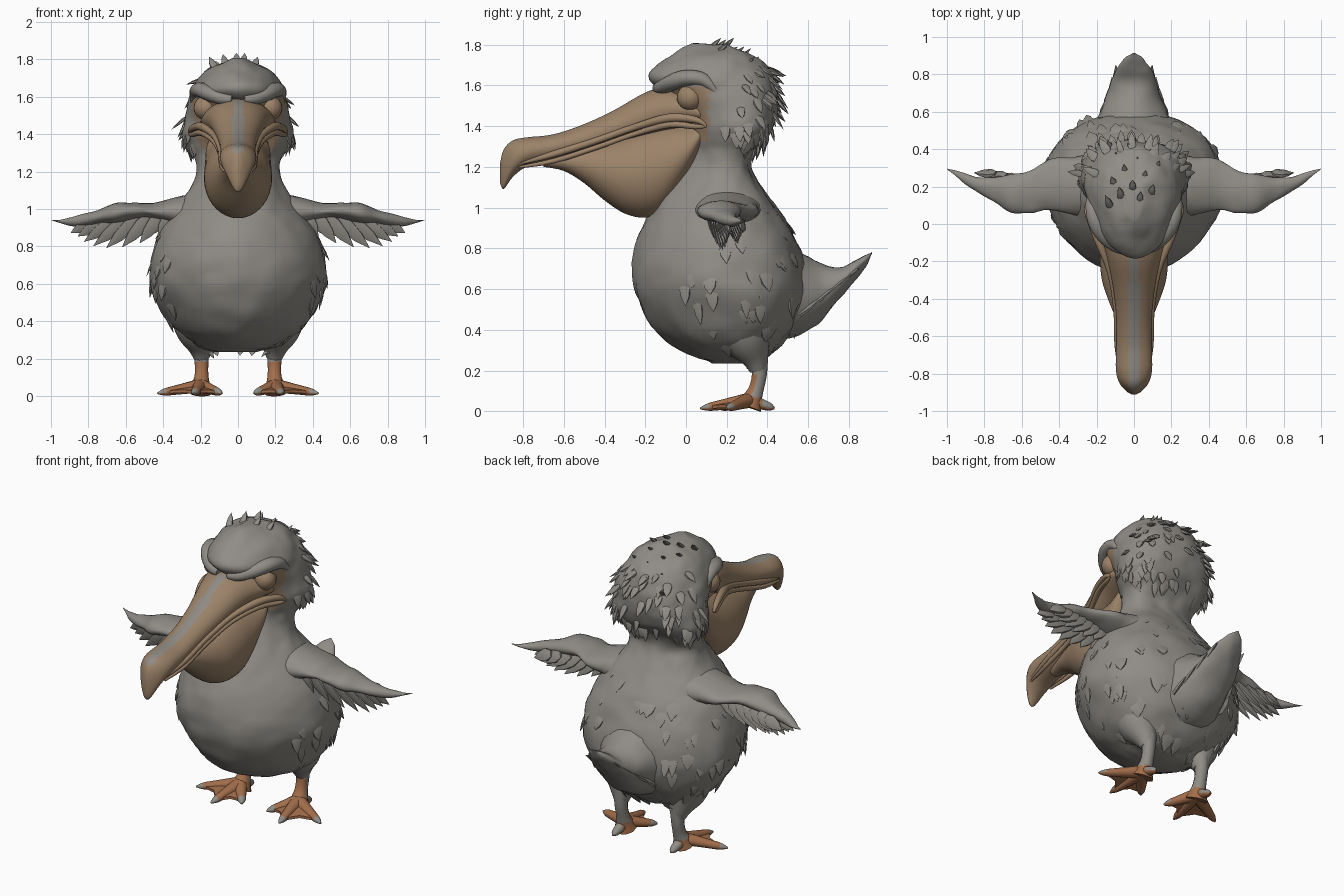
import bpy, bmesh, math, random
from mathutils import Vector, noise

random.seed(4)
if "Cube" in bpy.data.objects:
    bpy.data.objects.remove(bpy.data.objects["Cube"])

def material(name, *rgb):
    m = bpy.data.materials.new(name)
    m.use_nodes = True
    m.diffuse_color = (*rgb, 1)
    m.node_tree.nodes["Principled BSDF"].inputs["Base Color"].default_value = (*rgb, 1)
    return m

GREY = material("plumage grey", .28, .265, .24)
TAN = material("bill tan", .33, .225, .14)
STRIPE = material("bill ridge grey", .28, .26, .23)
ORANGE = material("foot orange", .36, .155, .07)

def finish(bm, name, mats, rule=None, mirror=False):
    """Turn a bmesh into a smooth object, colouring faces by rule."""
    bmesh.ops.recalc_face_normals(bm, faces=bm.faces)
    bm.normal_update()
    if rule:
        for f in bm.faces:
            f.material_index = int(rule(f.calc_center_median(), f.normal))
    mesh = bpy.data.meshes.new(name)
    bm.to_mesh(mesh)
    bm.free()
    for m in mats:
        mesh.materials.append(m)
    ob = bpy.data.objects.new(name, mesh)
    bpy.context.collection.objects.link(ob)
    if mirror:
        ob.modifiers.new("mirror", 'MIRROR')
    bpy.ops.object.select_all(action='DESELECT')
    ob.select_set(True)
    bpy.context.view_layer.objects.active = ob
    bpy.ops.object.shade_smooth_by_angle(angle=math.radians(50))

def smooth_rows(rows, steps=4):
    """Catmull-Rom interpolation through rows of numbers."""
    rows = [Vector(r) for r in rows]
    out = []
    for i in range(len(rows) - 1):
        a, b, c, d = (rows[max(0, min(len(rows) - 1, i + k))] for k in (-1, 0, 1, 2))
        for t in (s / steps for s in range(steps)):
            out.append(b + (c - a) * (t / 2) + (a * 2 - b * 5 + c * 4 - d) * (t * t / 2)
                       + (b * 3 - a - c * 3 + d) * (t ** 3 / 2))
    return out + [rows[-1]]

def angles(n):
    return [(math.cos(a), math.sin(a)) for a in (math.tau * (j + .5) / n for j in range(n))]

def skin(bm, rings):
    """Bridge rings of points and cap both ends."""
    vs = [[bm.verts.new(p) for p in r] for r in rings]
    n = len(vs[0])
    for a, b in zip(vs, vs[1:]):
        for j in range(n):
            bm.faces.new((a[j], a[(j + 1) % n], b[(j + 1) % n], b[j]))
    bm.faces.new(vs[0])
    bm.faces.new(vs[-1])

def loft(rows, order, seg=40, sweep=0, rough=0):
    """Rows are (t, u low, u high, v low, v high) ellipses; sweep pushes the sides along v."""
    bm = bmesh.new()
    rings = []
    for t, u0, u1, v0, v1 in smooth_rows(rows):
        pts = [(t, (u0 + u1 + (u1 - u0) * c) / 2, (v0 + v1 + (v1 - v0) * s) / 2 + sweep * c * c)
               for c, s in angles(seg)]
        rings.append([Vector([p["tuv".index(k)] for k in order]) for p in pts])
    skin(bm, rings)
    bm.normal_update()
    for v in bm.verts:
        v.co += v.normal * rough * (noise.noise(v.co * 7) + .6 * noise.noise(v.co * 16))
    return bm

def sym(rows):
    return [(t, -w, w, lo, hi) for t, w, lo, hi in rows]

def tube(bm, rows, flat=1, seg=12):
    """Rows are (x, y, z, radius) along a curved path."""
    pts = smooth_rows(rows)
    rings = []
    for i, p in enumerate(pts):
        d = (pts[min(i + 1, len(pts) - 1)] - pts[max(i - 1, 0)]).xyz.normalized()
        side = d.cross(Vector((0, 0, 1)) if abs(d.z) < .9 else Vector((0, 1, 0))).normalized()
        up = side.cross(d)
        rings.append([p.xyz + (side * c + up * s * flat) * max(p.w, .001) for c, s in angles(seg)])
    skin(bm, rings)

def feather(bm, base, d, n, length, width, thick=.3):
    """Pointed leaf from base along d, its flat side facing n."""
    d = d.normalized()
    side = d.cross(n).normalized()
    up = side.cross(d) * thick
    skin(bm, [[base + d * length * t + (side * c + up * s) * width * w for c, s in angles(6)]
              for t, w in ((0, .5), (.3, 1), (.65, .75), (1, .03))])

# Body, neck and head in one skin; bare tan skin around the eyes
body = loft(sym([
    (.235, .1, .12, .32), (.27, .22, .03, .4), (.35, .33, -.1, .49), (.45, .41, -.19, .56),
    (.58, .47, -.25, .6), (.7, .475, -.265, .59), (.82, .445, -.245, .55), (.92, .395, -.2, .5),
    (1.02, .32, -.15, .43), (1.12, .25, -.08, .36), (1.2, .22, -.02, .32), (1.28, .235, .02, .34),
    (1.34, .275, .02, .39), (1.4, .295, 0, .43), (1.48, .28, -.04, .45), (1.56, .265, -.1, .45),
    (1.63, .25, -.175, .43), (1.69, .215, -.15, .4), (1.75, .155, -.07, .33), (1.8, .05, .03, .2)]),
    "uvt", 64, sweep=.055, rough=.011)

# Overlapping tufts scattered over the body and head
tufts = bmesh.new()
for v in body.verts:
    p, n = v.co, v.normal
    fall = Vector((0, .1, -1))
    down = (fall - n * n.dot(fall)).normalized()
    if .28 < p.z < 1.08 and (p.y > .1 or abs(p.x) > .36) and random.random() < .1:
        feather(tufts, p - n * .014, down + n * random.uniform(0, .22), n,
                random.uniform(.08, .14), random.uniform(.025, .045))
    elif 1.3 < p.z < 1.72 and p.y > .26 and random.random() < .08:
        feather(tufts, p - n * .014, down + n * random.uniform(.15, .9), n,
                random.uniform(.08, .12), random.uniform(.02, .03), .45)
    elif 1.33 < p.z < 1.46 and abs(p.x) > .2 and p.y > .14 and random.random() < .12:
        feather(tufts, p - n * .014, down + n * .15, n, .1, .03)

# Crown spikes leaning backwards
for i in range(14):
    a = (i * .618 % 1) * 2 - 1
    y = .08 + .023 * i
    base = Vector((a * .12, y, 1.775 - .9 * max(0, y - .18) - .03 * abs(a)))
    feather(tufts, base, Vector((a * .3, .65, .6)), Vector((0, -.6, .7)), random.uniform(.08, .11), .022, .6)
finish(tufts, "plumage_tufts", [GREY])
finish(body, "body_and_head", [GREY, TAN],
       lambda c, n: c.y < .11 and 1.33 < c.z < 1.6 and n.y < .3)

# Tail wedge with a few long quills
tail = loft(sym([(.42, .27, .34, .85), (.55, .2, .37, .79), (.65, .155, .43, .73), (.75, .125, .55, .71),
                 (.82, .1, .64, .74), (.88, .055, .71, .77), (.915, .008, .775, .785)]), "utv", 28, rough=.01)
for s in (-1, 1):
    for k in range(4):
        feather(tail, Vector((s * (.06 + .025 * k), .6 - .03 * k, .56 - .03 * k)),
                Vector((s * .12, .8, .45)), Vector((s * .6, -.4, .8)), .29 - .04 * k, .055)
finish(tail, "tail", [GREY])

# Upper bill with hooked tip and grey ridge
bill = loft(sym([
    (-.912, .01, 1.12, 1.22), (-.895, .04, 1.09, 1.285), (-.85, .078, 1.15, 1.33), (-.78, .097, 1.2, 1.345),
    (-.65, .095, 1.23, 1.36), (-.5, .095, 1.26, 1.41), (-.35, .11, 1.3, 1.48), (-.2, .14, 1.34, 1.565),
    (-.1, .165, 1.37, 1.59), (0, .195, 1.39, 1.57), (.08, .2, 1.4, 1.52)]), "utv", 48)
finish(bill, "upper_bill", [TAN, STRIPE], lambda c, n: n.z > .6 and abs(c.x) < .03 and c.y < -.14)

# Throat pouch
pouch = loft(sym([
    (-.7, .03, 1.2, 1.25), (-.6, .065, 1.18, 1.27), (-.5, .1, 1.12, 1.3), (-.4, .14, 1.035, 1.32),
    (-.3, .172, .97, 1.35), (-.2, .182, .95, 1.38), (-.11, .18, .98, 1.4), (-.02, .175, 1.1, 1.41),
    (.04, .17, 1.21, 1.42), (.09, .15, 1.33, 1.42)]), "utv")
finish(pouch, "throat_pouch", [TAN])

# Lips: upper and lower ridges of the mouth line
lips = bmesh.new()
for drop, r in ((0, .017), (.033, .013)):
    tube(lips, [(.07, -.82, 1.215 - drop / 2, .006), (.088, -.65, 1.262 - drop, r),
                (.095, -.45, 1.325 - drop, r), (.13, -.25, 1.395 - drop, r),
                (.195, -.08, 1.44 - drop, r * 1.3), (.245, .05, 1.43 - drop, r), (.26, .1, 1.4, .006)])
finish(lips, "mouth_ridges", [TAN], mirror=True)

# Scowling brows sunk into the forehead, and heavy-lidded eyes
brow = bmesh.new()
tube(brow, [(.03, -.135, 1.585, .032), (.09, -.115, 1.592, .04), (.155, -.06, 1.618, .047),
            (.2, .01, 1.637, .047), (.22, .09, 1.625, .04), (.235, .15, 1.57, .02)], .85)
finish(brow, "brow", [GREY], mirror=True)
eye = bmesh.new()
bmesh.ops.create_uvsphere(eye, u_segments=20, v_segments=12, radius=.065)
bmesh.ops.translate(eye, verts=eye.verts, vec=(.172, .02, 1.54))
finish(eye, "eyelid", [TAN], mirror=True)

# Wing arm with hanging flight feathers
wing = loft([
    (.16, 0, .4, .78, 1.1), (.3, .045, .36, .89, 1.07), (.45, .07, .345, .94, 1.03),
    (.56, .06, .285, .95, 1.035), (.66, .06, .265, .925, 1.03), (.75, .12, .245, .92, .99),
    (.85, .18, .25, .91, .965), (.94, .24, .29, .915, .95), (1, .288, .3, .937, .945)], "tuv", 24, rough=.008)
for k in range(8):
    t = k / 7
    base = Vector((.35 + .41 * t, .12 + .08 * t, .98 - .04 * t))
    reach = .15 + .1 * math.sin(math.pi * min(1, t * 1.05))
    feather(wing, base, Vector((.5 + .4 * t, .1, -.8 + .35 * t)), Vector((0, 1, .3)), reach, .044, .45)
    feather(wing, base + Vector((-.02, .07, 0)), Vector((.45 + .4 * t, .16 - .13 * t, -.65 + .25 * t)),
            Vector((0, 1, .5)), reach * .85, .042, .45)
finish(wing, "wing", [GREY], mirror=True)

# Feathered thigh, then shank
thigh = bmesh.new()
tube(thigh, [(.22, .26, .5, .16), (.215, .3, .36, .125), (.2, .34, .26, .07), (.195, .355, .2, .042)])
finish(thigh, "thigh", [GREY], mirror=True)
shank = bmesh.new()
tube(shank, [(.195, .36, .27, .045), (.195, .36, .18, .038), (.195, .345, .11, .038),
             (.198, .325, .06, .05), (.2, .31, .02, .065)])
finish(shank, "shank", [GREY, ORANGE], lambda c, n: c.z < .19 and (n.y < -.2 or c.z < .07), mirror=True)

# Webbed foot: four toes joined by a sloping web
foot = bmesh.new()
heel = Vector((.2, .31, .055))
tips = [Vector(p) for p in ((.085, .16, .014), (.235, .07, .014), (.43, .2, .014), (.2, .435, .014))]
for tip in tips:
    tube(foot, [(*heel, .042), (*heel.lerp(tip, .5), .03), (*heel.lerp(tip, .82), .022), (*tip, .005)], .9)
for a, b in zip(tips, tips[1:3]):
    outline = [heel, heel.lerp(a, .85), heel.lerp((a + b) / 2, .72), heel.lerp(b, .85)]
    skin(foot, [[p + Vector((0, 0, h)) for p in outline] for h in (.008, -.008)])
for v in foot.verts:
    v.co.z = max(v.co.z, 0)
finish(foot, "webbed_foot", [ORANGE, GREY],
       lambda c, n: n.z > -.3 and (c.y > .37 or min((c - t).length for t in tips) < .05), mirror=True)
